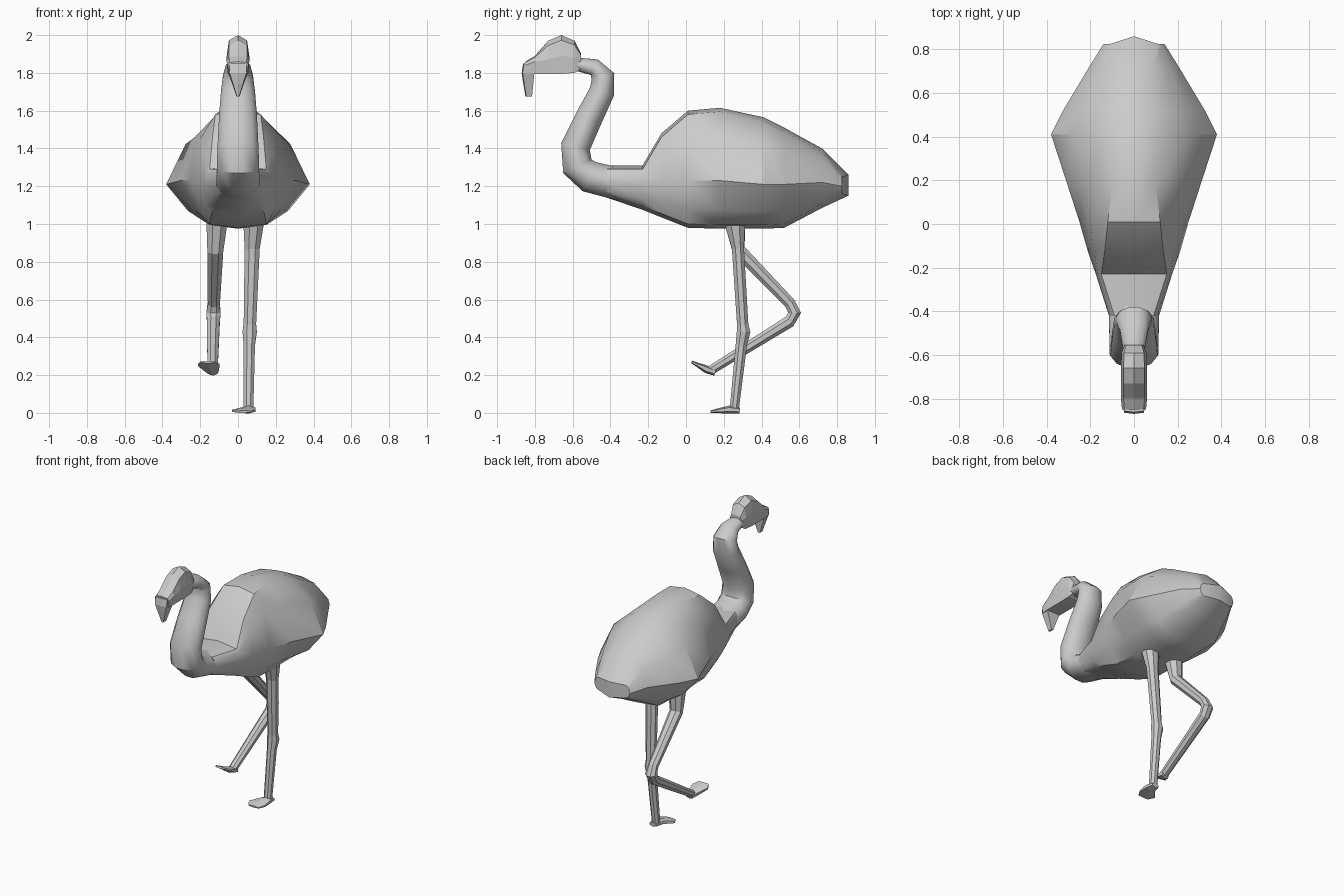
import bpy, bmesh, math
from mathutils import Vector


def loft(name, rings, angle=None):
    """Skin a list of equal rings; caps are split along the centre line."""
    bm = bmesh.new()
    vs = [[bm.verts.new(p) for p in r] for r in rings]
    n = len(rings[0])
    for a, b in zip(vs, vs[1:]):
        for i in range(n):
            j = (i + 1) % n
            bm.faces.new((a[i], a[j], b[j], b[i]))
    for r in (vs[0], vs[-1]):
        bm.faces.new(r[:n // 2 + 1])
        bm.faces.new(r[n // 2:] + [r[0]])
    bmesh.ops.recalc_face_normals(bm, faces=bm.faces)
    me = bpy.data.meshes.new(name)
    bm.to_mesh(me)
    bm.free()
    ob = bpy.data.objects.new(name, me)
    bpy.context.collection.objects.link(ob)
    if angle:
        bpy.ops.object.select_all(action='DESELECT')
        ob.select_set(True)
        bpy.context.view_layer.objects.active = ob
        bpy.ops.object.shade_smooth_by_angle(angle=math.radians(angle))
    return ob


def tube(name, path, sides=8, angle=None):
    """Tube along (x, y, z, half width in x, half thickness)."""
    rings = []
    for i, (x, y, z, rx, r) in enumerate(path):
        p, q = path[max(i - 1, 0)], path[min(i + 1, len(path) - 1)]
        t = Vector((0, q[1] - p[1], q[2] - p[2])).normalized()
        ring = []
        for k in range(sides):
            a = 2 * math.pi * (k + 0.5) / sides
            c = math.cos(math.pi / sides)
            u, v = rx * math.cos(a) / c, r * math.sin(a) / c
            ring.append((x + u, y - t.z * v, z + t.y * v))
        rings.append(ring)
    return loft(name, rings, angle)


def mirrored(half):
    """Close a half section (first and last point on x = 0)."""
    return half + [(-x, y, z) for x, y, z in half[-2:0:-1]]


# body: y, top z, bottom z, half width, widest z, back edge x, belly edge x
stations = [
    (-0.42, 1.31, 1.14, 0.115, 1.22, 0.09, 0.07),
    (-0.23, 1.31, 1.075, 0.175, 1.21, 0.15, 0.12),
    (-0.13, 1.48, 1.035, 0.21, 1.22, 0.135, 0.14),
    (0.01, 1.60, 0.98, 0.25, 1.23, 0.12, 0.15),
    (0.18, 1.615, 0.975, 0.305, 1.23, 0.10, 0.15),
    (0.41, 1.565, 0.975, 0.38, 1.21, 0.11, 0.15),
    (0.52, 1.51, 0.98, 0.325, 1.21, 0.11, 0.15),
    (0.72, 1.40, 1.085, 0.205, 1.22, 0.09, 0.13),
    (0.825, 1.26, 1.15, 0.14, 1.20, 0.11, 0.11),
]
rings = []
for y, zt, zb, w, zw, a, b in stations:
    d = 0.035 if y > 0.8 else 0
    drop = 0.02 if y < 0.8 else 0.01
    rings.append(mirrored([
        (0, y + d, zt), (a, y, zt - drop),
        (a + (w - a) * 0.62, y, zt - 0.4 * (zt - zw)), (w, y, zw),
        (b + (w - b) * 0.5, y, zb + 0.4 * (zw - zb)), (b, y, zb + drop),
        (0, y + d, zb)]))
loft("body", rings, 32)

# S-shaped neck
tube("neck", [
    (0, -0.26, 1.19, 0.12, 0.085),
    (0, -0.41, 1.225, 0.115, 0.085),
    (0, -0.51, 1.25, 0.113, 0.085),
    (0, -0.575, 1.305, 0.112, 0.083),
    (0, -0.585, 1.41, 0.108, 0.078),
    (0, -0.51, 1.57, 0.10, 0.072),
    (0, -0.445, 1.70, 0.09, 0.067),
    (0, -0.44, 1.78, 0.08, 0.063),
    (0, -0.485, 1.83, 0.065, 0.045),
    (0, -0.60, 1.85, 0.045, 0.033)], 12, 40)

# head: y, top z, cheek z, bottom z, half width
head = [
    (-0.555, 1.90, 1.87, 1.82, 0.045),
    (-0.59, 1.97, 1.88, 1.80, 0.057),
    (-0.66, 2.00, 1.89, 1.795, 0.06),
    (-0.73, 1.97, 1.87, 1.795, 0.06),
    (-0.80, 1.89, 1.86, 1.795, 0.06),
    (-0.85, 1.86, 1.84, 1.795, 0.055)]
loft("head", [mirrored([
    (0, y, t), (w * 0.8, y, t - 0.25 * (t - c)), (w, y, c),
    (w * 0.9, y, b), (0, y, b)]) for y, t, c, b, w in head])

# hooked bill tip: z, front y, back y, half width
bill = [(1.85, -0.862, -0.79, 0.055), (1.80, -0.87, -0.803, 0.052),
        (1.745, -0.862, -0.808, 0.032), (1.675, -0.85, -0.815, 0.008)]
loft("bill_tip", [mirrored([
    (0, f, z), (w * 0.85, f + 0.005, z), (w, b, z), (0, b, z)])
    for z, f, b, w in bill])

# standing leg and foot
tube("standing_leg", [
    (0.085, 0.255, 1.04, 0.058, 0.06),
    (0.075, 0.275, 0.87, 0.04, 0.032),
    (0.063, 0.30, 0.47, 0.033, 0.03),
    (0.062, 0.305, 0.43, 0.038, 0.036),
    (0.06, 0.293, 0.36, 0.03, 0.03),
    (0.055, 0.255, 0.015, 0.026, 0.024)])
tube("standing_foot", [
    (0.06, 0.285, 0.013, 0.025, 0.013),
    (0.055, 0.23, 0.018, 0.038, 0.018),
    (0.03, 0.17, 0.011, 0.062, 0.011),
    (0.03, 0.13, 0.006, 0.04, 0.006)], 6)

# raised leg and foot
tube("raised_leg", [
    (-0.11, 0.255, 1.04, 0.058, 0.06),
    (-0.12, 0.28, 0.86, 0.042, 0.036),
    (-0.128, 0.55, 0.58, 0.032, 0.03),
    (-0.13, 0.575, 0.53, 0.038, 0.034),
    (-0.13, 0.55, 0.485, 0.034, 0.032),
    (-0.135, 0.13, 0.225, 0.027, 0.024)])
tube("raised_foot", [
    (-0.133, 0.155, 0.215, 0.025, 0.016),
    (-0.14, 0.11, 0.23, 0.038, 0.018),
    (-0.155, 0.06, 0.255, 0.058, 0.01),
    (-0.16, 0.03, 0.27, 0.038, 0.006)], 6)
